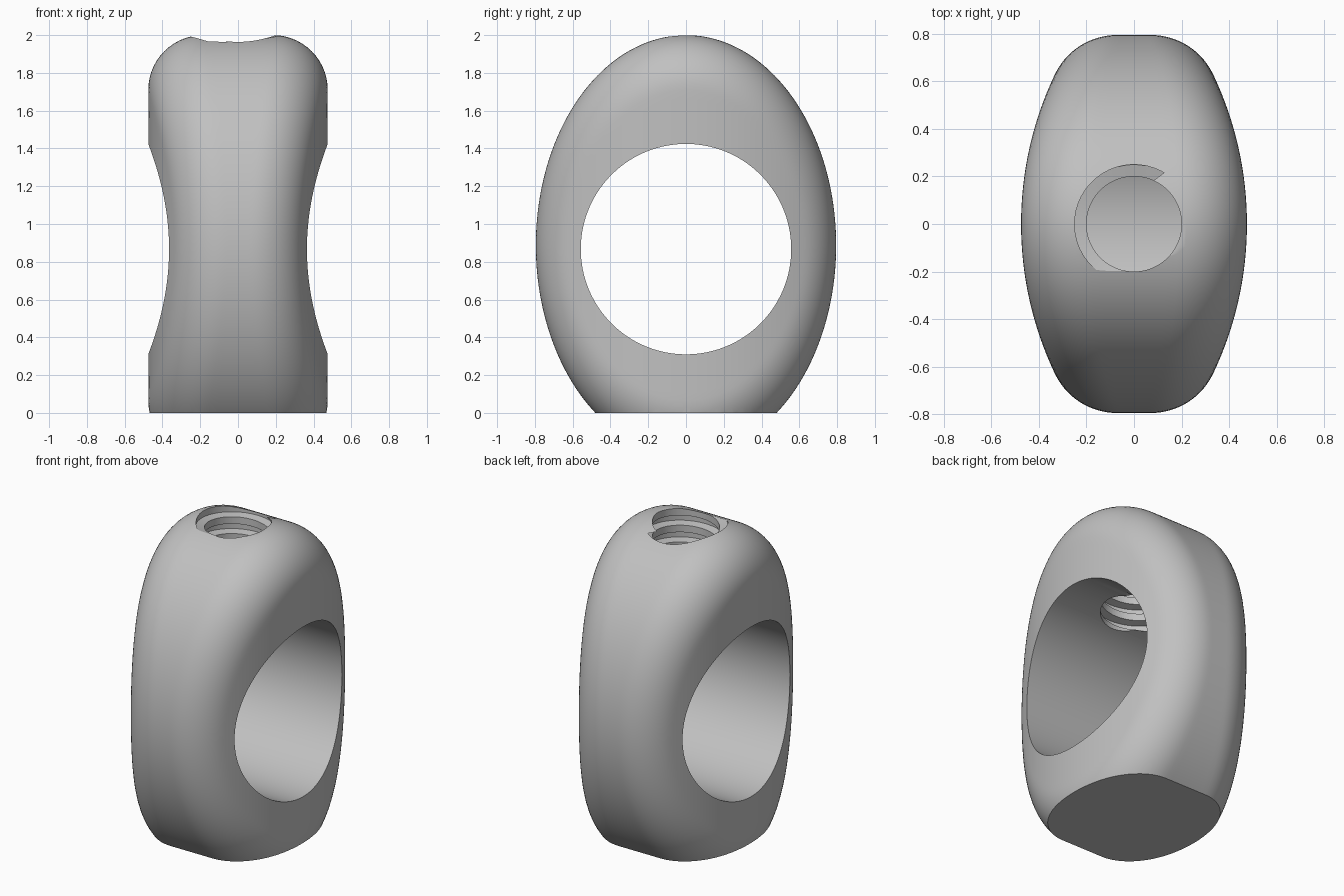
import bpy, bmesh
from math import sin, cos, pi, sqrt, radians
from mathutils import Vector

if "Cube" in bpy.data.objects:
    bpy.data.objects.remove(bpy.data.objects["Cube"], do_unlink=True)

# Main dimensions
HALF_Y, HALF_Z, MID_Z = 0.795, 1.113, 0.887      # oval outline
HOLE_R, HOLE_Z = 0.557, 0.867                    # large finger hole
SIDE_X, SIDE_R, FILLET = 0.475, 1.465, 0.29      # bowed flanks, rounded edge
BORE_R, GROOVE_R, PITCH = 0.2, 0.25, 0.11        # threaded bore
AXIS_X = SIDE_X - SIDE_R
STEPS = 160

grey = bpy.data.materials.new("plain grey")
grey.use_nodes = True
colour = (0.53, 0.53, 0.53, 1)
grey.diffuse_color = colour
grey.node_tree.nodes["Principled BSDF"].inputs["Base Color"].default_value = colour


def make_object(name, bm):
    bmesh.ops.recalc_face_normals(bm, faces=bm.faces)
    mesh = bpy.data.meshes.new(name)
    bm.to_mesh(mesh)
    bm.free()
    mesh.materials.append(grey)
    obj = bpy.data.objects.new(name, mesh)
    bpy.context.collection.objects.link(obj)
    return obj


def bridge(bm, rings, closed):
    """Join successive closed rings of vertices with quads."""
    pairs = list(zip(rings, rings[1:] + rings[:1]))
    for a, b in pairs if closed else pairs[:-1]:
        for i in range(len(a)):
            j = (i + 1) % len(a)
            bm.faces.new((a[i], a[j], b[j], b[i]))


def flank_x(y, radius=SIDE_R):
    return AXIS_X + sqrt(radius * radius - y * y)


def section(t):
    """Half section: outer rim, rounded edge, flank, hole edge."""
    rim = Vector((0, HALF_Y * cos(t), MID_Z + HALF_Z * sin(t)))
    normal = Vector((0, cos(t) / HALF_Y, sin(t) / HALF_Z)).normalized()
    centre = rim - normal * FILLET
    centre.x = flank_x(centre.y, SIDE_R - FILLET)
    side = Vector((centre.x - AXIS_X, centre.y, 0)).normalized()
    points = [rim + Vector((centre.x * k / 4, 0, 0)) for k in range(4)]
    points += [centre + FILLET * normal.slerp(side, k / 14) for k in range(15)]
    start = points[-1].copy()
    edge = Vector((0, HOLE_R * cos(t), HOLE_Z + HOLE_R * sin(t)))
    for k in range(1, 7):
        p = start.lerp(edge, k / 6)
        p.x = flank_x(p.y)
        points.append(p)
    mirrored = [Vector((-p.x, p.y, p.z)) for p in reversed(points[1:])]
    return points + mirrored


# Body with large hole and flat base
bm = bmesh.new()
rings = [[bm.verts.new(p) for p in section(2 * pi * i / STEPS)] for i in range(STEPS)]
bridge(bm, rings, True)
cut = bmesh.ops.bisect_plane(bm, geom=bm.verts[:] + bm.edges[:] + bm.faces[:],
                             plane_co=(0, 0, 0), plane_no=(0, 0, -1), clear_outer=True)
base_edges = [g for g in cut["geom_cut"] if isinstance(g, bmesh.types.BMEdge)]
bmesh.ops.contextual_create(bm, geom=base_edges)
body = make_object("ring_body", bm)

# Straight bore cutter
bm = bmesh.new()
bmesh.ops.create_cone(bm, cap_ends=True, segments=64, radius1=BORE_R, radius2=BORE_R, depth=1)
bmesh.ops.translate(bm, verts=bm.verts, vec=(0, 0, 1.7))
bore = make_object("bore_cutter", bm)

# Helical groove cutter
bm = bmesh.new()
profile = [(BORE_R - 0.02, -0.036), (GROOVE_R, -0.022), (GROOVE_R, 0.022), (BORE_R - 0.02, 0.036)]
rings = []
for i in range(-48 * 6, 48 + 1):
    a = radians(55) + 2 * pi * i / 48
    z = 1.935 + PITCH * i / 48
    rings.append([bm.verts.new((r * cos(a), r * sin(a), z + h)) for r, h in profile])
bridge(bm, rings, False)
bm.faces.new(rings[0])
bm.faces.new(rings[-1])
groove = make_object("groove_cutter", bm)

# Cut the threaded bore
bpy.context.view_layer.objects.active = body
for cutter in (bore, groove):
    cutter.hide_render = True
    mod = body.modifiers.new(cutter.name, "BOOLEAN")
    mod.operation = "DIFFERENCE"
    mod.solver = "EXACT"
    mod.object = cutter
    bpy.ops.object.modifier_apply(modifier=mod.name)
    bpy.data.objects.remove(cutter, do_unlink=True)

# Smooth curved faces, keep cut edges crisp
bpy.ops.object.select_all(action="DESELECT")
body.select_set(True)
bpy.ops.object.shade_smooth_by_angle(angle=radians(30))
